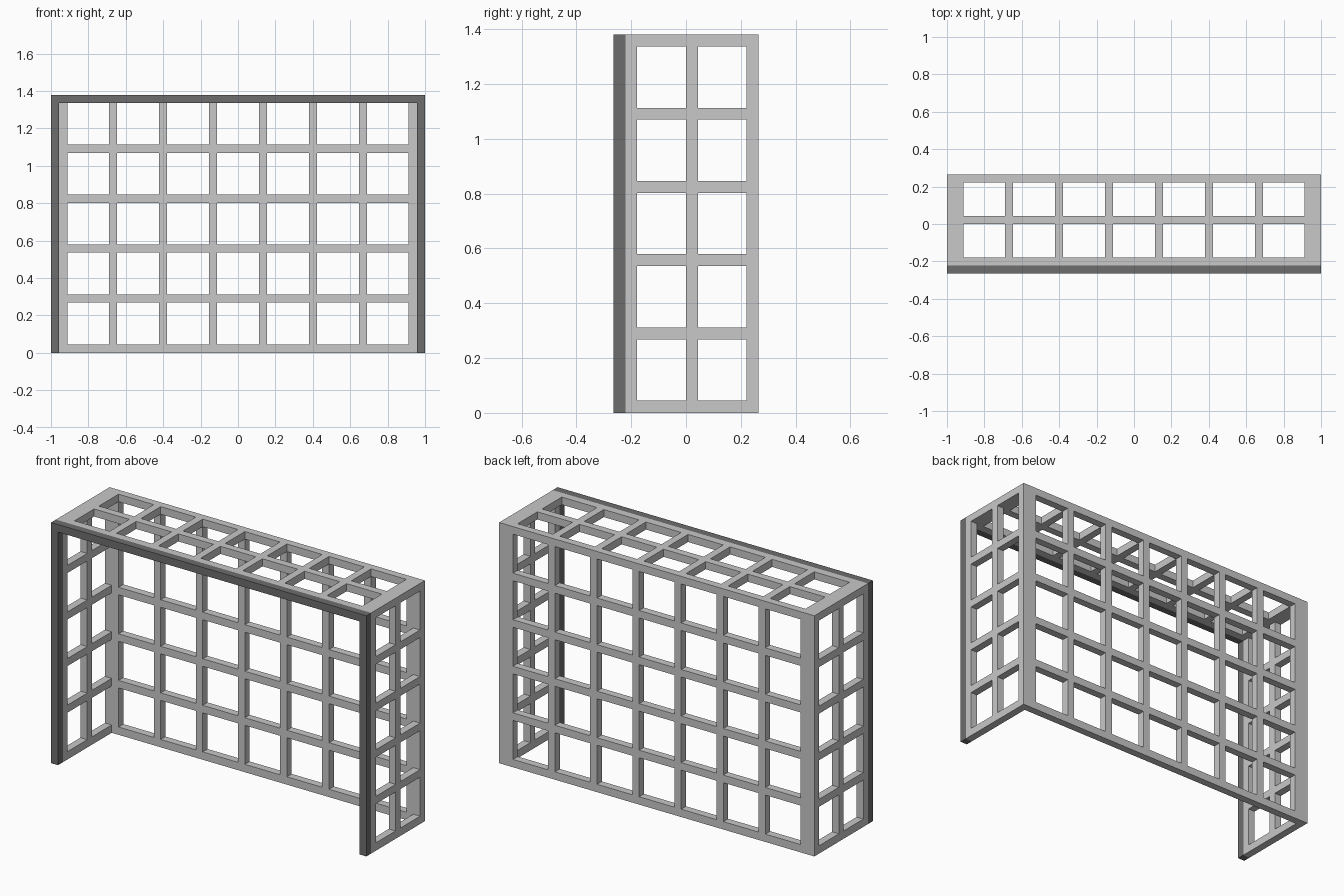
import bpy, bmesh

if "Cube" in bpy.data.objects:
    bpy.data.objects.remove(bpy.data.objects["Cube"])

B = 0.0435            # bar thickness
PITCH = 0.267         # lattice spacing
H = 1.38              # height
D = 0.265             # half depth


def material(name, v):
    m = bpy.data.materials.new(name)
    m.diffuse_color = (v, v, v, 1)
    m.use_nodes = True
    m.node_tree.nodes["Principled BSDF"].inputs["Base Color"].default_value = m.diffuse_color
    return m


light = material("light grey", 0.58)
dark = material("dark grey", 0.155)


def panel(name, us, vs, place, mat, is_hole):
    """Flat sheet of cells with openings, thickened to bar size."""
    bm = bmesh.new()
    grid = [[bm.verts.new(place(u, v)) for v in vs] for u in us]
    for i in range(len(us) - 1):
        for j in range(len(vs) - 1):
            if not is_hole(i, j):
                bm.faces.new((grid[i][j], grid[i + 1][j],
                              grid[i + 1][j + 1], grid[i][j + 1]))
    bmesh.ops.delete(bm, geom=[v for v in bm.verts if not v.link_faces], context='VERTS')
    bmesh.ops.recalc_face_normals(bm, faces=bm.faces)
    me = bpy.data.meshes.new(name)
    bm.to_mesh(me)
    bm.free()
    me.materials.append(mat)
    ob = bpy.data.objects.new(name, me)
    bpy.context.collection.objects.link(ob)
    s = ob.modifiers.new("thickness", 'SOLIDIFY')
    s.thickness = B
    s.offset = 0
    return ob


def cell(i, j):
    return i % 2 == 1 and j % 2 == 1


# Cut positions along each axis: edge, hole start, hole end, ..., edge
half = (PITCH - B) / 2
xs = [c * PITCH + s for c in range(-3, 4) for s in (-half, half)]
z_top = H - B
zs = [z_top - k * PITCH - o for k in range(5) for o in (0, 2 * half)][::-1]
y0, y1 = -D + B, D - B
y_mid = (y0 + B + y1) / 2
ys = [y0, y0 + B, y_mid - B / 2, y_mid + B / 2, y1]

# Back lattice
panel("back_lattice", [-1] + xs + [1], [0] + zs + [H],
      lambda u, v: (u, D - B / 2, v), light, cell)

# Side lattices (closed at the rear by the back lattice)
for side, sx in (("left", -1), ("right", 1)):
    panel(side + "_side_lattice", ys, [0] + zs + [H],
          lambda u, v: (sx * (1 - B / 2), u, v), light, cell)

# Top lattice
panel("top_lattice", [-1 + B] + xs + [1 - B], ys,
      lambda u, v: (u, v, H - B / 2), light, cell)

# Dark front frame: two posts and a top beam
panel("front_frame", [-1, -1 + B, 1 - B, 1], [0, H - B, H],
      lambda u, v: (u, -D + B / 2, v), dark, lambda i, j: i == 1 and j == 0)
